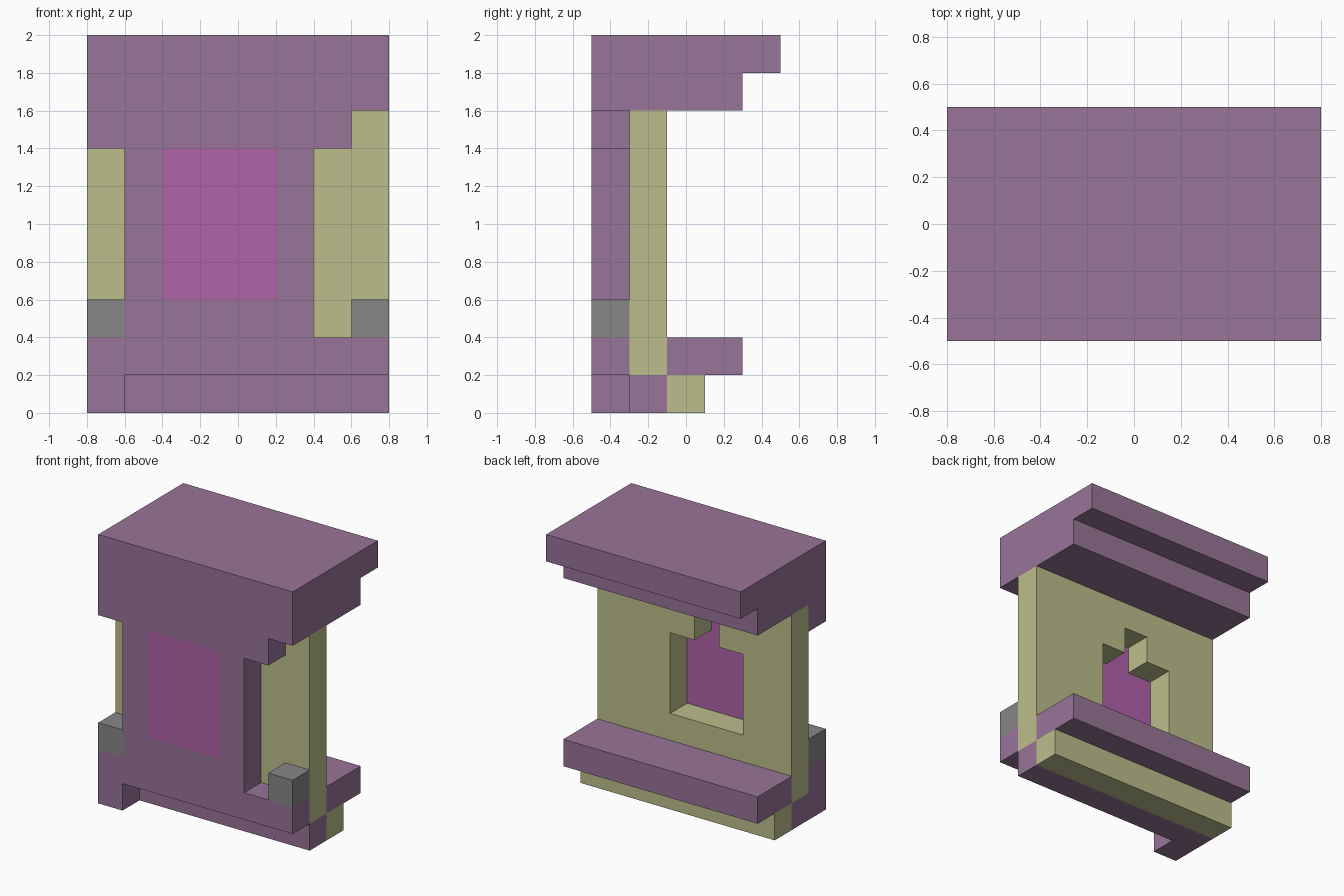
import bpy, bmesh

default = bpy.data.objects.get("Cube")
if default:
    bpy.data.objects.remove(default, do_unlink=True)


def linear(c):
    return c / 12.92 if c <= 0.04045 else ((c + 0.055) / 1.055) ** 2.4


def material(name, r, g, b):
    mat = bpy.data.materials.new(name)
    mat.use_nodes = True
    color = [linear(c / 255) for c in (r, g, b)] + [1]
    mat.diffuse_color = color
    mat.node_tree.nodes["Principled BSDF"].inputs["Base Color"].default_value = color
    return mat


purple = material("dusty purple", 153, 117, 152)
magenta = material("magenta", 177, 99, 170)
tan = material("pale olive", 188, 190, 139)
grey = material("stone grey", 135, 135, 135)


def prism(name, mat, axis, outline, start, end):
    """Extrude an outline along x (points are y, z) or along y (points are x, z)."""
    bm = bmesh.new()

    def place(a, b, depth):
        return (depth, a, b) if axis == "x" else (a, depth, b)

    rings = [[bm.verts.new(place(a, b, d)) for a, b in outline] for d in (start, end)]
    for ring in rings:
        bm.faces.new(ring)
    count = len(outline)
    for i in range(count):
        j = (i + 1) % count
        bm.faces.new((rings[0][i], rings[0][j], rings[1][j], rings[1][i]))
    bmesh.ops.recalc_face_normals(bm, faces=bm.faces[:])
    mesh = bpy.data.meshes.new(name)
    bm.to_mesh(mesh)
    bm.free()
    mesh.materials.append(mat)
    obj = bpy.data.objects.new(name, mesh)
    bpy.context.collection.objects.link(obj)
    return obj


def rect(a0, a1, b0, b1):
    return [(a0, b0), (a1, b0), (a1, b1), (a0, b1)]


def cut(obj, cutter):
    mod = obj.modifiers.new("opening", "BOOLEAN")
    mod.operation = "DIFFERENCE"
    mod.solver = "EXACT"
    mod.object = cutter
    bpy.context.view_layer.objects.active = obj
    bpy.ops.object.modifier_apply(modifier=mod.name)
    bpy.data.objects.remove(cutter, do_unlink=True)


W = 0.8                                  # half width
FRONT, FACE, BACK = -0.5, -0.3, -0.1     # facade front, facade back, wall back

# Stepped cornice on top
prism("cornice", purple, "x",
      [(FRONT, 1.6), (0.3, 1.6), (0.3, 1.8), (0.5, 1.8), (0.5, 2), (FRONT, 2)], -W, W)

# Front facade with its single foot, framing a coloured panel
facade = prism("facade", purple, "y",
               [(-W, 0), (-0.6, 0), (-0.6, 0.2), (W, 0.2), (W, 0.4), (0.4, 0.4),
                (0.4, 1.4), (0.6, 1.4), (0.6, 1.6), (-W, 1.6), (-W, 1.4),
                (-0.6, 1.4), (-0.6, 0.4), (-W, 0.4)], FRONT, FACE)
panel = rect(-0.4, 0.2, 0.6, 1.4)
cut(facade, prism("panel_cutter", purple, "y", panel, FRONT - 0.1, FACE + 0.1))
prism("window_panel", magenta, "y", panel, FRONT, FACE)

# Main wall with a stepped recess open to the back
wall = prism("wall", tan, "y", rect(-W, W, 0.2, 1.6), FACE, BACK)
recess = [(-0.4, 0.6), (0.2, 0.6), (0.2, 1.2), (0, 1.2), (0, 1.4),
          (-0.2, 1.4), (-0.2, 1.2), (-0.4, 1.2)]
cut(wall, prism("recess_cutter", tan, "y", recess, FACE - 0.1, BACK + 0.1))

# Base: plinth under the wall, lower back step and overhanging ledge
prism("plinth", purple, "x", rect(FACE, BACK, 0, 0.2), -W, W)
prism("back_step", tan, "x", rect(BACK, 0.1, 0, 0.2), -W, W)
prism("back_ledge", purple, "x", rect(BACK, 0.3, 0.2, 0.4), -W, W)

# Grey corner blocks
for side, x in (("right", -W), ("left", 0.6)):
    prism(side + "_corner_block", grey, "y", rect(x, x + 0.2, 0.4, 0.6), FRONT, FACE)
